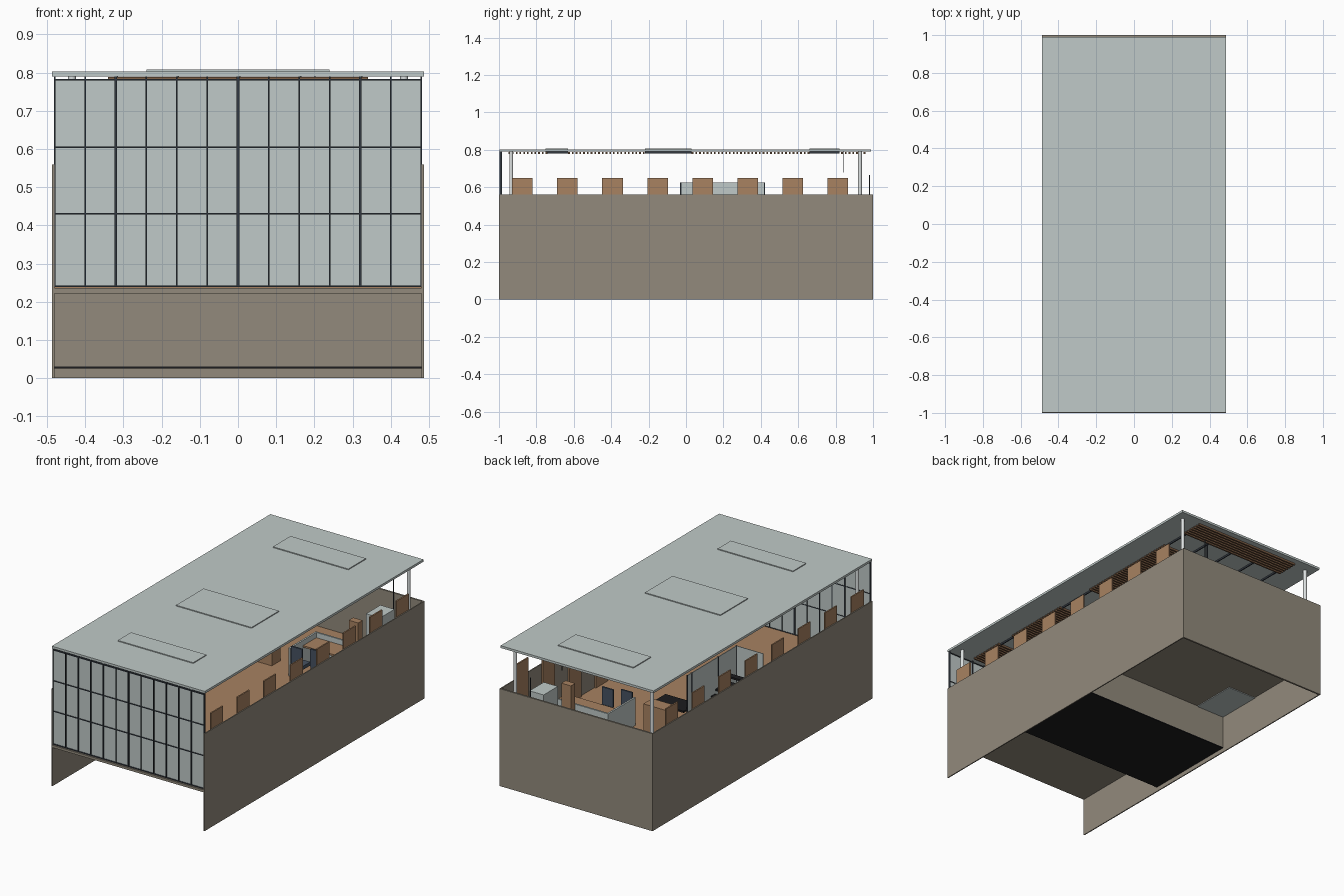
import bpy

cube = bpy.data.objects.get("Cube")
if cube:
    bpy.data.objects.remove(cube, do_unlink=True)


def linear(c):
    return c / 12.92 if c <= 0.04045 else ((c + 0.055) / 1.055) ** 2.4


def material(name, *srgb):
    mat = bpy.data.materials.new(name)
    col = (*[linear(c / 255) for c in srgb], 1)
    mat.diffuse_color = col
    mat.use_nodes = True
    mat.node_tree.nodes["Principled BSDF"].inputs["Base Color"].default_value = col
    return mat


PALE = material("pale grey panel", 192, 202, 200)
STONE = material("brown stone", 146, 138, 124)
WOOD = material("tan wood", 168, 130, 97)
FRAME = material("dark frame", 50, 56, 64)
BLACK = material("black", 28, 28, 30)
WHITE = material("white metal", 222, 226, 226)
NAVY = material("slate blue fabric", 70, 82, 98)
SLAT = material("brown slat", 128, 96, 70)


def boxes(name, mat, spans):
    """One object made of axis-aligned boxes given as (x0, x1, y0, y1, z0, z1)."""
    verts, faces = [], []
    for x0, x1, y0, y1, z0, z1 in spans:
        n = len(verts)
        verts += [(x, y, z) for z in (z0, z1)
                  for x, y in ((x0, y0), (x1, y0), (x1, y1), (x0, y1))]
        faces += [(n + 3, n + 2, n + 1, n), (n + 4, n + 5, n + 6, n + 7)]
        faces += [(n + i, n + (i + 1) % 4, n + 4 + (i + 1) % 4, n + 4 + i)
                  for i in range(4)]
    mesh = bpy.data.meshes.new(name)
    mesh.from_pydata(verts, [], faces)
    mesh.materials.append(mat)
    ob = bpy.data.objects.new(name, mesh)
    bpy.context.collection.objects.link(ob)
    return ob


W, WALL, FLOOR, CEIL, TOP = 0.487, 0.56, 0.24, 0.79, 0.803

# Outer walls, open at the front
for side, s in (("left", 1), ("right", -1)):
    a, b = sorted((s * W, s * (W - 0.006)))
    boxes(side + "_wall", STONE, [(a, b, -1, 1, 0, WALL)])
boxes("back_wall", STONE, [(-W, W, 0.99, 1, 0, WALL)])

# Floor slab with a wooden finish, and the sunken room below
IN = W - 0.006
boxes("floor_slab", STONE, [(-IN, IN, -1, 0.99, 0.222, FLOOR - 0.004)])
boxes("wood_floor", WOOD, [(-IN, IN, -0.985, 0.99, FLOOR - 0.004, FLOOR)])
boxes("lower_room", STONE, [(-IN, IN, -0.38, 0.18, 0.03, 0.222)])
boxes("lower_room_base", BLACK, [(-IN, IN, -0.38, 0.18, 0.025, 0.03)])
boxes("stair_underside", PALE, [(-IN, -0.3, 0.18, 0.45, 0.218, 0.222)])

# Roof with three raised panels
boxes("roof", PALE, [(-W, W, -0.997, 0.99, CEIL, TOP)])
RAISED = [(-0.75, -0.63), (-0.22, 0.03), (0.66, 0.82)]
boxes("raised_roof_panels", PALE,
      [(-0.24, 0.24, a, b, TOP, TOP + 0.005) for a, b in RAISED])

# Wooden ceiling slats, broken by dark beams under the raised panels
ys = [-0.95 + 0.02 * i for i in range(96)]
boxes("ceiling_slats", SLAT,
      [(-0.34, 0.34, y, y + 0.009, 0.777, 0.788) for y in ys
       if not any(a < y < b for a, b in RAISED)])
boxes("ceiling_beams", FRAME,
      [(x, x + 0.006, a, b, 0.78, CEIL) for a, b in RAISED
       for x in (-0.32, -0.16, 0, 0.16, 0.32)])

# Glazed front with its frame
boxes("front_glazing", PALE, [(-IN, IN, -0.992, -0.988, FLOOR, CEIL - 0.008)])
bars = []
for i in range(-6, 7):
    h = 0.0035 if i in (-4, 0, 4) else 0.002
    bars.append((i * 0.08 - h, i * 0.08 + h, -0.998, -0.984, FLOOR, CEIL))
for z in (0.241, 0.43, 0.605, 0.782):
    bars.append((-IN, IN, -0.997, -0.985, z - 0.002, z + 0.002))
boxes("front_frame", FRAME, bars)

# Round columns at the corners
for x in (-0.435, 0.435):
    for y in (-0.935, 0.93):
        bpy.ops.mesh.primitive_cylinder_add(
            vertices=20, radius=0.01, depth=CEIL - FLOOR,
            location=(x, y, (CEIL + FLOOR) / 2))
        col = bpy.context.object
        col.name = ("left" if x > 0 else "right") + ("_front" if y < 0 else "_back") + "_column"
        col.data.materials.append(WHITE)
        bpy.ops.object.shade_smooth_by_angle()

# Tall wooden panels standing along both side walls
spans = []
for i in range(8):
    y = -0.875 + i * 0.241
    for s in (-1, 1):
        a, b = sorted((s * (IN - 0.001), s * (IN - 0.009)))
        spans.append((a, b, y - 0.055, y + 0.055, FLOOR, 0.65))
boxes("side_wood_panels", WOOD, spans)

# Glass screen beside the stairs, with posts and dark steps
boxes("stair_screen", PALE, [(-0.304, -0.3, -0.03, 0.42, FLOOR, 0.625),
                             (-IN + 0.01, -0.3, -0.03, -0.026, FLOOR, 0.625)])
boxes("screen_posts", FRAME,
      [(-0.306, -0.298, y - 0.003, y + 0.003, FLOOR, 0.626)
       for y in (-0.028, 0.14, 0.38, 0.42)])
boxes("stair_steps", BLACK,
      [(-0.47, -0.31, 0.42 - 0.04 * i, 0.455 - 0.04 * i,
        0.27 + 0.025 * i, 0.28 + 0.025 * i) for i in range(10)])

# Reception corner: counter, low screen, cabinets and chairs
boxes("counter_top", WOOD, [(0.05, 0.4, 0.52, 0.64, 0.36, 0.37)])
boxes("counter_screen", PALE, [(0.05, 0.4, 0.64, 0.65, FLOOR, 0.4),
                               (0.04, 0.05, 0.4, 0.65, FLOOR, 0.4)])
boxes("wood_cabinets", WOOD, [(-0.25, -0.1, 0.45, 0.53, FLOOR, 0.45),
                              (0.25, 0.31, 0.65, 0.69, FLOOR, 0.52)])
boxes("cabinet_shelf", BLACK, [(-0.3, -0.1, 0.33, 0.45, 0.42, 0.43)])
boxes("pale_cabinet", PALE, [(0.29, 0.38, 0.75, 0.88, FLOOR, 0.53)])
for i, (x, y) in enumerate(((0.2, 0.46), (0.1, 0.43))):
    boxes(f"chair_{i + 1}", NAVY,
          [(x - 0.035, x + 0.035, y - 0.035, y + 0.035, 0.3, 0.32),
           (x - 0.035, x + 0.035, y - 0.04, y - 0.03, 0.32, 0.42),
           (x - 0.006, x + 0.006, y - 0.006, y + 0.006, FLOOR, 0.3)])

# Small rods at the back: a hanging rod and a post
boxes("back_rods", FRAME, [(0.2, 0.203, 0.839, 0.842, 0.68, CEIL),
                           (0.3, 0.305, 0.978, 0.984, FLOOR, 0.665)])
